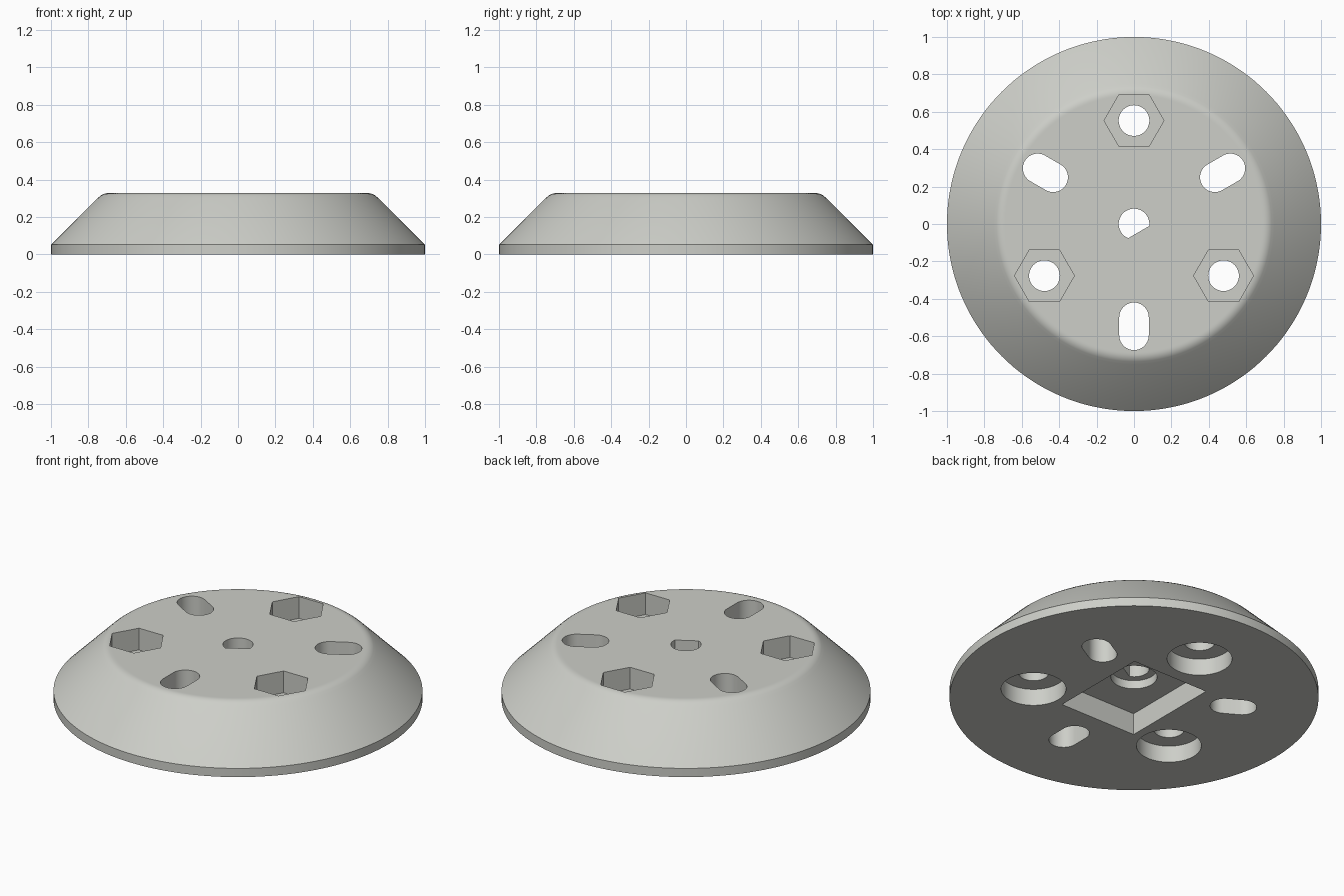
import bpy, bmesh, math
from mathutils import Matrix

if "Cube" in bpy.data.objects:
    bpy.data.objects.remove(bpy.data.objects["Cube"])

TOP = 0.328

grey = bpy.data.materials.new("light grey")
grey.diffuse_color = (0.61, 0.62, 0.58, 1)
grey.use_nodes = True
grey.node_tree.nodes["Principled BSDF"].inputs["Base Color"].default_value = grey.diffuse_color


def make_object(name, bm):
    bmesh.ops.recalc_face_normals(bm, faces=bm.faces)
    mesh = bpy.data.meshes.new(name)
    bm.to_mesh(mesh)
    bm.free()
    mesh.materials.append(grey)
    obj = bpy.data.objects.new(name, mesh)
    bpy.context.collection.objects.link(obj)
    return obj


def lathe(name, profile, n=144):
    """Closed solid of revolution about z, capped at both ends."""
    bm = bmesh.new()
    rings = [[bm.verts.new((r * math.cos(2 * math.pi * i / n), r * math.sin(2 * math.pi * i / n), z))
              for i in range(n)] for r, z in profile]
    for a, b in zip(rings, rings[1:]):
        for i in range(n):
            j = (i + 1) % n
            bm.faces.new((a[i], a[j], b[j], b[i]))
    bm.faces.new(rings[0][::-1])
    bm.faces.new(rings[-1])
    return make_object(name, bm)


def arc(r, a0, a1, n, cx=0, cy=0):
    return [(cx + r * math.cos(a0 + (a1 - a0) * i / n), cy + r * math.sin(a0 + (a1 - a0) * i / n))
            for i in range(n + 1)]


def circle(r, n=48):
    return arc(r, 0, 2 * math.pi, n)[:-1]


def cut(body, outline, z0, z1, y=0, angle=0):
    """Subtract a prism, moved along y and then turned about z."""
    bm = bmesh.new()
    low = [bm.verts.new((px, py + y, z0)) for px, py in outline]
    high = [bm.verts.new((px, py + y, z1)) for px, py in outline]
    n = len(outline)
    for i in range(n):
        j = (i + 1) % n
        bm.faces.new((low[i], low[j], high[j], high[i]))
    bm.faces.new(low[::-1])
    bm.faces.new(high)
    bm.transform(Matrix.Rotation(angle, 4, 'Z'))
    cutter = make_object("cutter", bm)
    cutter.hide_render = True
    mod = body.modifiers.new("cut", 'BOOLEAN')
    mod.operation, mod.solver, mod.object = 'DIFFERENCE', 'EXACT', cutter
    bpy.context.view_layer.objects.active = body
    bpy.ops.object.modifier_apply(modifier=mod.name)
    bpy.data.objects.remove(cutter)


# Conical disc with a short rim and a rounded upper edge
fillet = arc(0.072, math.pi / 4, math.pi / 2, 6, 0.692, TOP - 0.072)
disc = lathe("conical_disc", [(1, 0), (1, 0.052), (0.75, 0.302)] + fillet + [(0.685, TOP)])

hexagon = circle(0.16, 6)
slot = arc(0.079, 0, math.pi, 20, 0, 0.048) + arc(0.079, math.pi, 2 * math.pi, 20, 0, -0.048)

for k in range(3):
    turn = k * 2 * math.pi / 3
    # Bolt holes: hexagonal nut pocket above, round counterbore below
    cut(disc, circle(0.082), -0.1, 0.5, 0.553, turn)
    cut(disc, hexagon, TOP - 0.13, 0.5, 0.553, 0)if k == 0 else None
    cut(disc, circle(0.176, 64), -0.1, 0.1, 0.553, turn)
    # Slots between the bolts
    cut(disc, slot, -0.1, 0.5, -0.547, turn)

# Remaining nut pockets keep the same orientation (a 120 degree turn maps a hexagon to itself)
for k in (1, 2):
    cut(disc, hexagon, TOP - 0.13, 0.5, 0.553, k * 2 * math.pi / 3)

# Centre: rectangular motor pocket, round boss recess and D-shaped shaft hole
cut(disc, [(-0.253, -0.305), (0.253, -0.305), (0.253, 0.305), (-0.253, 0.305)], -0.1, 0.13)
cut(disc, circle(0.125), 0.05, 0.18)
half = math.acos(0.05 / 0.082)
flat = -math.pi / 3
cut(disc, arc(0.082, flat + half, flat - half + 2 * math.pi, 40), 0.1, 0.5)

# Smooth shading with sharp edges
bpy.ops.object.select_all(action='DESELECT')
disc.select_set(True)
bpy.context.view_layer.objects.active = disc
bpy.ops.object.shade_smooth_by_angle(angle=math.radians(30))
